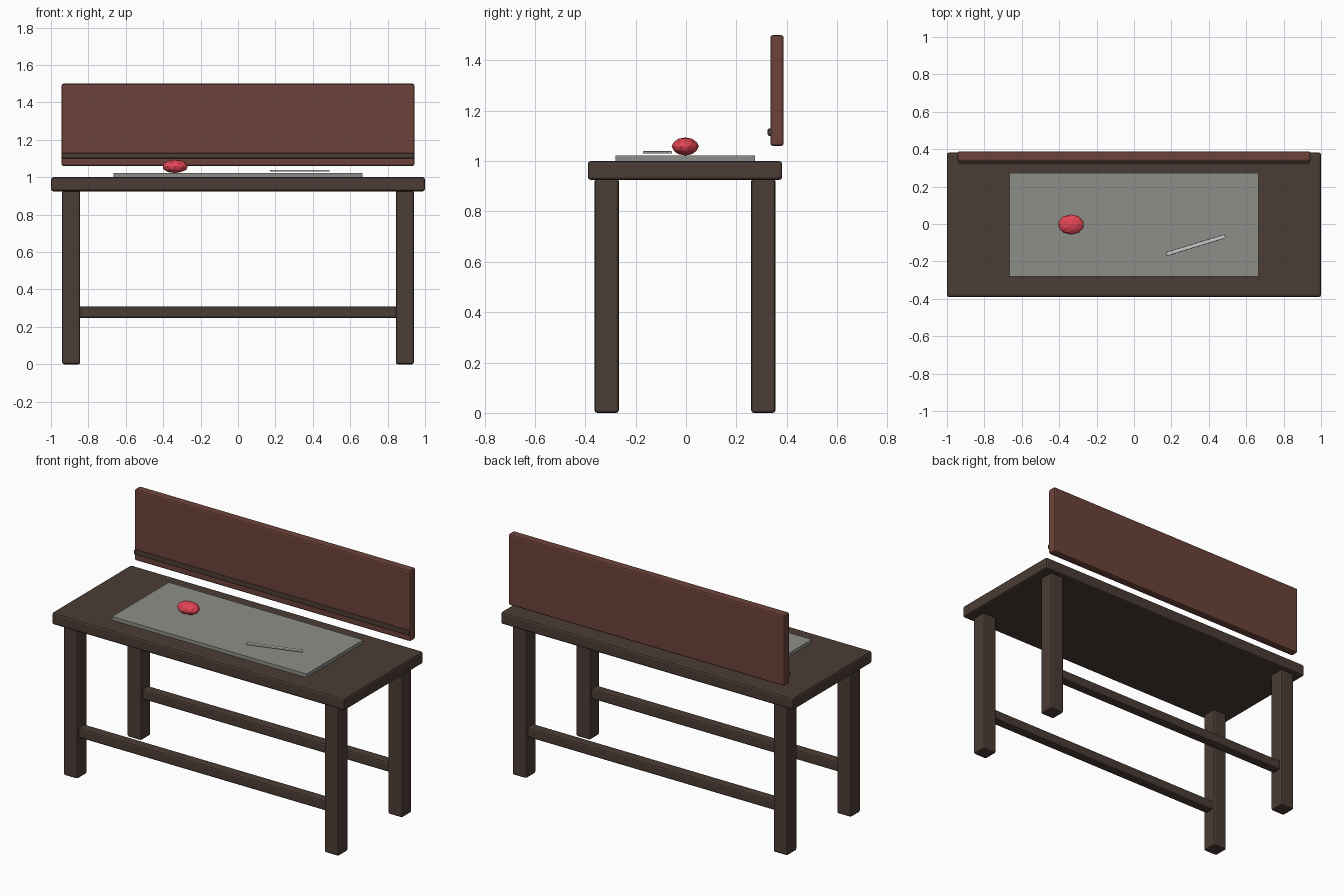
import bpy
from math import radians

if "Cube" in bpy.data.objects:
    bpy.data.objects.remove(bpy.data.objects["Cube"])


def material(name, rgb):
    m = bpy.data.materials.new(name)
    m.diffuse_color = (*rgb, 1)
    m.use_nodes = True
    m.node_tree.nodes["Principled BSDF"].inputs["Base Color"].default_value = m.diffuse_color
    return m


DARK_WOOD = material("dark_wood", (0.07, 0.045, 0.035))
RED_WOOD = material("red_wood", (0.15, 0.055, 0.042))
GREY = material("mat_grey", (0.27, 0.27, 0.25))
METAL = material("pale_metal", (0.55, 0.56, 0.58))
RED = material("red", (0.75, 0.06, 0.09))


def box(name, x, y, z, mat, bevel=0.0):
    """Box spanning the given (low, high) ranges, with an optional edge bevel."""
    spans = (x, y, z)
    bpy.ops.mesh.primitive_cube_add(size=1, location=[(a + b) / 2 for a, b in spans])
    ob = bpy.context.object
    ob.name = name
    ob.scale = [b - a for a, b in spans]
    bpy.ops.object.transform_apply(location=False, rotation=False, scale=True)
    ob.data.materials.append(mat)
    if bevel:
        mod = ob.modifiers.new("bevel", "BEVEL")
        mod.width = bevel
        mod.segments = 2
    return ob


# Table top
box("table_top", (-1, 1), (-0.39, 0.382), (0.925, 1.0), DARK_WOOD, 0.012)

# Legs and the long rails between them
for side, yc in (("front", -0.315), ("back", 0.307)):
    for hand, xc in (("left", -0.892), ("right", 0.892)):
        box(f"{side}_{hand}_leg", (xc - 0.048, xc + 0.048), (yc - 0.048, yc + 0.048),
            (0, 0.93), DARK_WOOD, 0.01)
    box(f"{side}_rail", (-0.86, 0.86), (yc - 0.031, yc + 0.031), (0.248, 0.31),
        DARK_WOOD, 0.01)

# Raised back board with a thin strip along its front
box("back_board", (-0.943, 0.943), (0.335, 0.388), (1.06, 1.5), RED_WOOD, 0.01)
box("board_strip", (-0.942, 0.942), (0.324, 0.352), (1.1, 1.13), DARK_WOOD, 0.007)

# Work mat
box("work_mat", (-0.665, 0.665), (-0.28, 0.274), (1.0, 1.022), GREY)

# Flattened faceted lump
bpy.ops.mesh.primitive_ico_sphere_add(subdivisions=2, radius=1, location=(-0.336, -0.003, 1.058))
lump = bpy.context.object
lump.name = "red_lump"
lump.scale = (0.07, 0.054, 0.036)
lump.data.materials.append(RED)

# Thin tool lying at an angle
tool = box("thin_tool", (0.165, 0.495), (-0.123, -0.103), (1.03, 1.039), METAL, 0.002)
tool.rotation_euler.z = radians(17)
